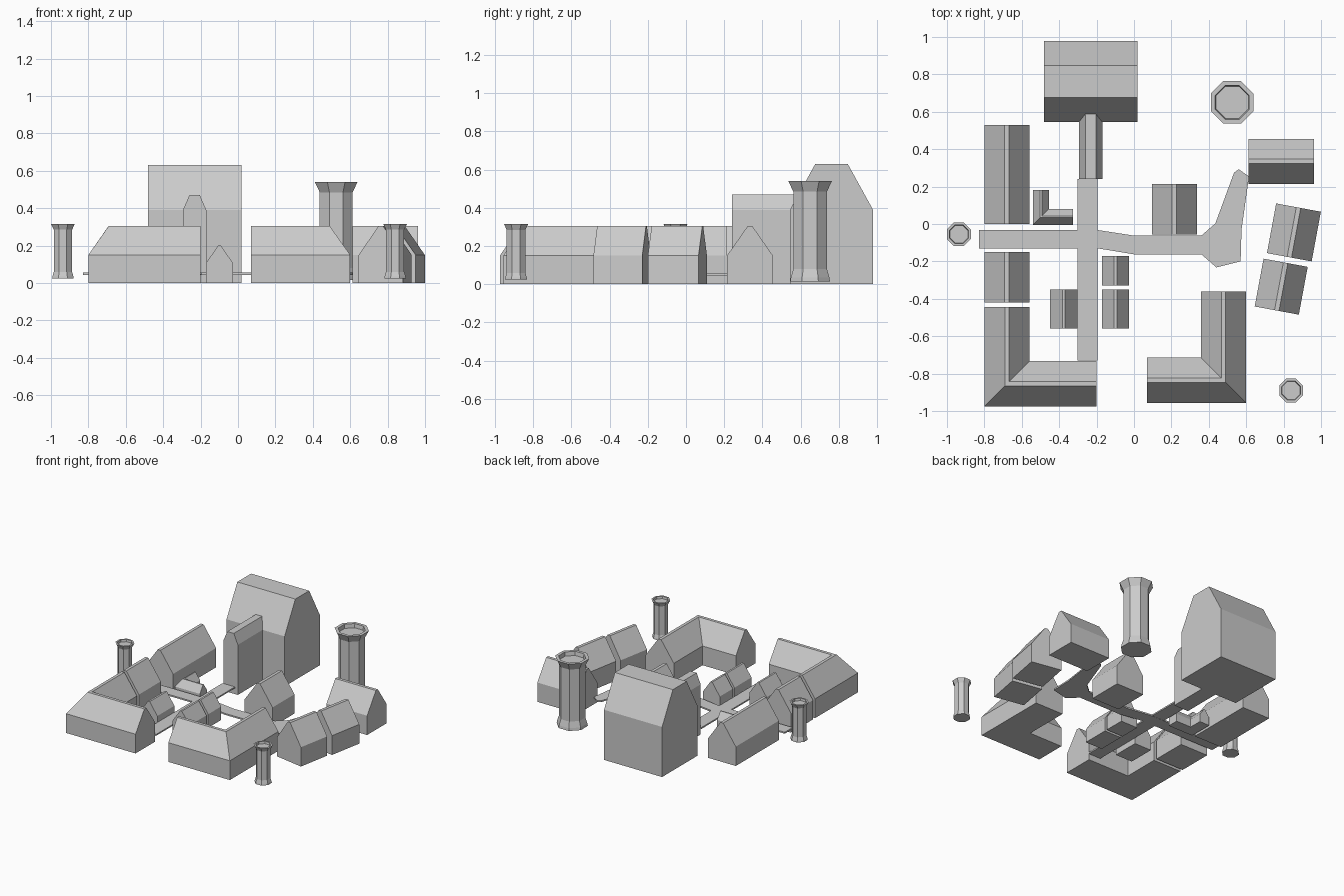
import bpy, bmesh
from math import pi, cos, sin, radians

if "Cube" in bpy.data.objects:
    bpy.data.objects.remove(bpy.data.objects["Cube"])


def make_object(name, verts, faces):
    me = bpy.data.meshes.new(name)
    me.from_pydata(verts, [], faces)
    bm = bmesh.new()
    bm.from_mesh(me)
    bmesh.ops.recalc_face_normals(bm, faces=bm.faces)
    bm.to_mesh(me)
    bm.free()
    ob = bpy.data.objects.new(name, me)
    bpy.context.collection.objects.link(ob)
    return ob


def loft(name, stations):
    # skin a row of equal closed sections and cap both ends
    n = len(stations[0])
    verts = [v for s in stations for v in s]
    faces = [tuple(range(n)), tuple(range(len(verts) - n, len(verts)))]
    for k in range(len(stations) - 1):
        for i in range(n):
            j = (i + 1) % n
            faces.append((k * n + i, k * n + j, (k + 1) * n + j, (k + 1) * n + i))
    return make_object(name, verts, faces)


def gable(w, ridge, wall, top):
    # gable section with a narrow flat ridge, offsets running 0..w
    a, b = (w - ridge) / 2, (w + ridge) / 2
    return [(0, 0), (w, 0), (w, wall), (b, top), (a, top), (0, wall)]


def house(name, cx, cy, w, l, ridge=0.024, wall=0.15, top=0.305, angle=0):
    # ridge runs along local y
    prof = gable(w, ridge, wall, top)
    ob = loft(name, [[(d - w / 2, y, z) for d, z in prof] for y in (-l / 2, l / 2)])
    ob.location = (cx, cy, 0)
    ob.rotation_euler.z = radians(angle)
    return ob


def corner_house(name, cx, cy, sx, x_end, y_end, w, ridge, wall, top):
    # two wings meeting in a mitre at the outer corner (cx, cy)
    prof = gable(w, ridge, wall, top)
    loft(name, [[(cx + sx * d, y_end, z) for d, z in prof],
                [(cx + sx * d, cy + d, z) for d, z in prof],
                [(x_end, cy + d, z) for d, z in prof]])


def tower(name, x, y, z0, s):
    # octagonal shaft with flared base, flared crown and sunken top
    prof = [(0.104, 0), (0.101, 0.02), (0.088, 0.065), (0.088, 0.47),
            (0.114, 0.525), (0.091, 0.525), (0.086, 0.495)]
    rings = []
    for r, z in prof:
        r = r * s / cos(pi / 8)
        rings.append([(x + r * cos(pi / 8 + i * pi / 4),
                       y + r * sin(pi / 8 + i * pi / 4), z0 + z * s) for i in range(8)])
    loft(name, rings)


def path(name, pts, z0=0.045, z1=0.056):
    loft(name, [[(x, y, z) for x, y in pts] for z in (z0, z1)])


# great hall and its porch
house("great_hall", -0.23, 0.762, 0.435, 0.50, 0.17, 0.39, 0.63, 90)
house("hall_porch", -0.232, 0.42, 0.125, 0.36, 0.055, 0.39, 0.47)

# large houses
for i, (x, y, w, l, a) in enumerate([
        (-0.68, 0.265, 0.24, 0.53, 0), (-0.68, -0.285, 0.24, 0.27, 0),
        (0.216, 0.08, 0.24, 0.27, 0), (0.787, 0.335, 0.24, 0.35, 90),
        (0.855, -0.045, 0.243, 0.27, -10.5), (0.787, -0.335, 0.24, 0.26, -10.5)]):
    house(f"house_{i + 1}", x, y, w, l, angle=a)

# small sheds along the street
for i, (x, y, l) in enumerate([(-0.376, -0.455, 0.21), (-0.099, -0.455, 0.21),
                               (-0.099, -0.25, 0.16)]):
    house(f"shed_{i + 1}", x, y, 0.146, l, 0.015, 0.105, 0.2)

# corner buildings
corner_house("corner_house_left", -0.80, -0.975, 1, -0.20, -0.445, 0.242, 0.024, 0.15, 0.305)
corner_house("corner_house_right", 0.60, -0.957, -1, 0.07, -0.36, 0.243, 0.024, 0.15, 0.305)
corner_house("corner_shed", -0.54, -0.005, 1, -0.325, 0.182, 0.086, 0.009, 0.06, 0.116)

# towers
tower("tall_tower", 0.525, 0.65, 0.015, 1)
tower("left_tower", -0.936, -0.055, 0.024, 0.555)
tower("right_tower", 0.84, -0.89, 0.024, 0.555)

# raised streets
path("main_street", [(-0.302, -0.73), (-0.195, -0.73), (-0.195, 0.24), (-0.302, 0.24)])
path("cross_street", [(-0.828, -0.13), (-0.195, -0.13), (0, -0.162), (0.36, -0.162),
                      (0.44, -0.232), (0.57, -0.2), (0.575, -0.03), (0.615, 0.255),
                      (0.56, 0.292), (0.535, 0.275), (0.435, 0.003), (0.36, -0.062),
                      (0, -0.062), (-0.195, -0.032), (-0.828, -0.032)], 0.044, 0.0555)
